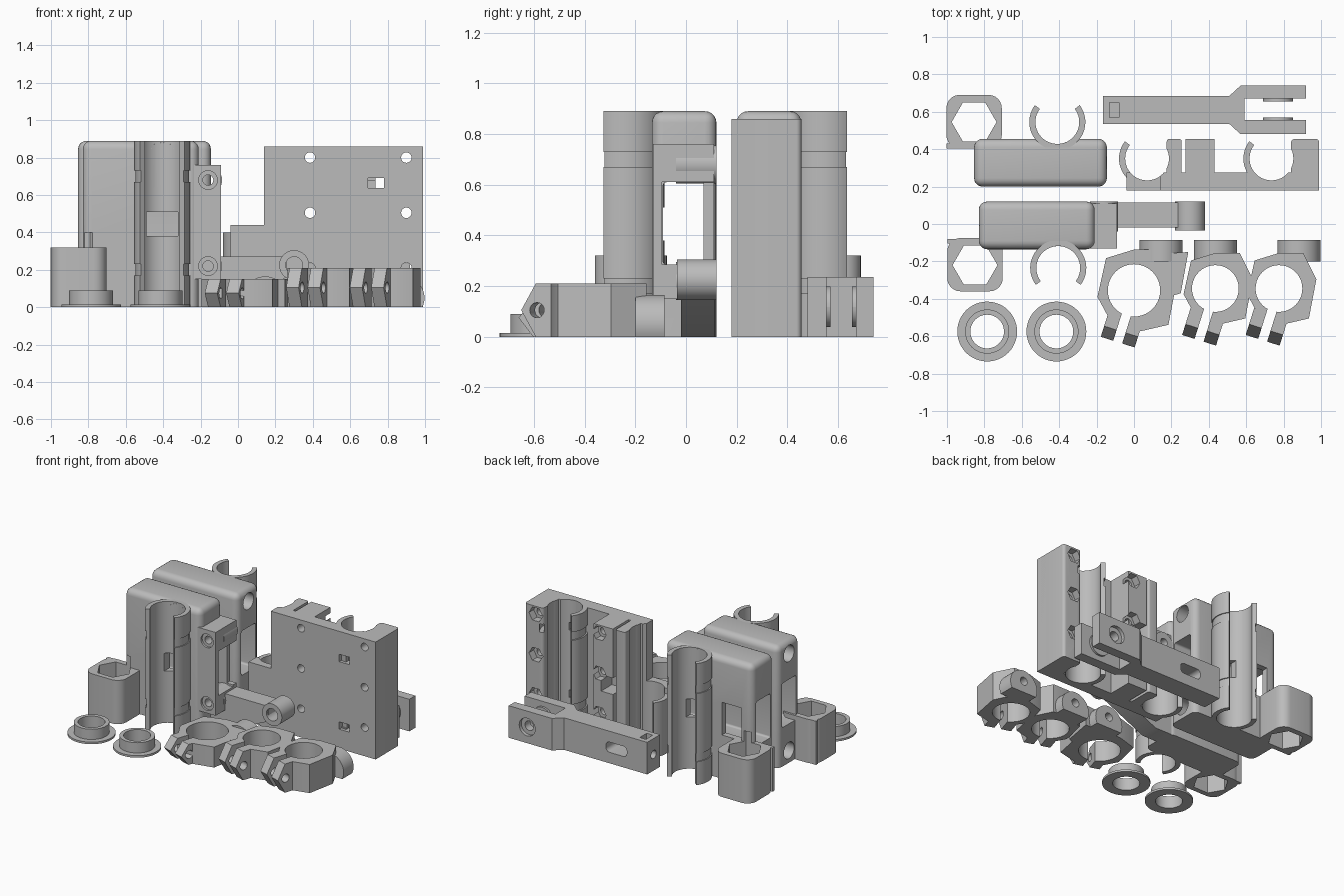
import bpy
import bmesh
from math import cos, sin, pi, radians
from mathutils import Matrix

cube = bpy.data.objects.get("Cube")
if cube:
    bpy.data.objects.remove(cube)

grey = bpy.data.materials.new("plain_grey")
grey.use_nodes = True
grey.diffuse_color = (0.5, 0.5, 0.5, 1)
grey.node_tree.nodes["Principled BSDF"].inputs["Base Color"].default_value = (0.5, 0.5, 0.5, 1)
parts = []


def arc(cx, cy, r, a0=0, a1=360, n=40):
    full = a1 - a0 == 360
    steps = n if full else n - 1
    angles = [radians(a0 + (a1 - a0) * i / steps) for i in range(n)]
    return [(cx + r * cos(a), cy + r * sin(a)) for a in angles]


def rect(a0, a1, b0, b1, r=0):
    if not r:
        return [(a0, b0), (a1, b0), (a1, b1), (a0, b1)]
    corners = [(a1 - r, b1 - r), (a0 + r, b1 - r), (a0 + r, b0 + r), (a1 - r, b0 + r)]
    return [p for i, c in enumerate(corners) for p in arc(*c, r, 90 * i, 90 * i + 90, 7)]


def crescent(cx, cy, inner, outer, a0, a1):
    return arc(cx, cy, outer, a0, a1) + arc(cx, cy, inner, a0, a1)[::-1]


def prism(name, points, lo, hi, axis="z", bevel=0):
    """Extrude a 2D outline from lo to hi along an axis."""
    place = {"x": lambda a, b, t: (t, a, b), "y": lambda a, b, t: (a, t, b),
             "z": lambda a, b, t: (a, b, t)}[axis]
    bm = bmesh.new()
    face = bm.faces.new([bm.verts.new(place(a, b, lo)) for a, b in points])
    grown = bmesh.ops.extrude_face_region(bm, geom=[face])["geom"]
    move = place(0, 0, hi - lo)
    bmesh.ops.translate(bm, vec=move, verts=[v for v in grown if isinstance(v, bmesh.types.BMVert)])
    if bevel:
        edges = [e for e in bm.edges if max(v.co.z for v in e.verts) > 0.01]
        bmesh.ops.bevel(bm, geom=edges, offset=bevel, segments=5, profile=0.5, affect="EDGES")
    bmesh.ops.recalc_face_normals(bm, faces=bm.faces)
    mesh = bpy.data.meshes.new(name)
    bm.to_mesh(mesh)
    bm.free()
    mesh.materials.append(grey)
    ob = bpy.data.objects.new(name, mesh)
    bpy.context.collection.objects.link(ob)
    parts.append(ob)
    return ob


def cut(ob, *args):
    """Subtract a prism described by (outline, lo, hi, axis)."""
    tool = prism("cutter", *args)
    parts.remove(tool)
    mod = ob.modifiers.new("cut", "BOOLEAN")
    mod.operation, mod.solver, mod.object = "DIFFERENCE", "EXACT", tool
    bpy.context.view_layer.objects.active = ob
    bpy.ops.object.modifier_apply(modifier="cut")
    bpy.data.objects.remove(tool)
    return ob


# Two end blocks, each with a bearing holder and a nut pillar
def end_block(side, x0, x1, y0, y1, hx, hy, nx, ny, open_side):
    s = -1 if side == "front" else 1
    mid = (y0 + y1) / 2
    body = prism(side + "_end_body", rect(x0, x1, y0, y1), 0, 0.89, "z", 0.045)
    cut(body, arc(hx, hy, 0.117), -0.1, 1, "z")
    cut(body, rect(mid - 0.083, mid + 0.083, 0.285, 0.61, 0.015), -1.2, 0, "x")
    for z in (0.8, 0.09):
        span = (-1.2, x1 - 0.07) if open_side < 0 else (x0 + 0.07, 0.1)
        cut(body, arc(mid, z, 0.06, 0, 360, 24), *span, "x")
    outer = y0 if s < 0 else y1
    wall = sorted((outer + s * 0.1, outer - s * 0.1))
    cut(body, rect(hx - 0.085, hx + 0.085, 0.38, 0.51), *wall, "y")
    if s > 0:
        cut(body, rect(-0.77, -0.61, 0.32, 0.56), *wall, "y")
    cut(body, arc(nx, ny, 0.12, 0, 360, 6), -0.1, 0.4, "z")

    # Bearing holder with tie grooves
    turn = 0 if s < 0 else 180
    holder = prism(side + "_bearing_holder",
                   crescent(hx, hy, 0.117, 0.15, turn - 37, turn + 217), 0, 0.89)
    for z in (0.17, 0.67):
        cut(holder, crescent(hx, hy, 0.143, 0.2, turn - 60, turn + 240), z, z + 0.06, "z")
    cut(holder, rect(hx - 0.085, hx + 0.085, 0.38, 0.51), *wall, "y")

    # Nut pillar with hexagonal bore
    pillar = prism(side + "_nut_pillar", rect(nx - 0.148, nx + 0.148, ny - 0.14, ny + 0.145, 0.07), 0, 0.32)
    cut(pillar, arc(nx, ny, 0.12, 0, 360, 6), -0.1, 0.5, "z")
    web = sorted((ny - s * 0.14, ny - s * 0.115))
    prism(side + "_pillar_web", rect(nx - 0.148, nx + 0.1, *web), 0, 0.32)


end_block("front", -0.83, -0.21, -0.135, 0.12, -0.405, -0.235, -0.85, -0.22, -1)
end_block("rear", -0.855, -0.145, 0.2, 0.455, -0.41, 0.545, -0.855, 0.545, 1)

# Hinge frame on the front block
frame = prism("hinge_frame", rect(-0.25, -0.09, -0.13, 0.11), 0.15, 0.76)
cut(frame, rect(-0.095, 0.07, 0.285, 0.61), -0.4, 0, "x")
cut(frame, rect(-0.05, 0.2, 0.3, 0.61), -0.14, 0, "x")
for z in (0.22, 0.68):
    cut(frame, arc(-0.16, z, 0.05, 0, 360, 24), -0.2, -0.115, "y")
    cut(frame, arc(-0.16, z, 0.028, 0, 360, 24), -0.2, 0.2, "y")
    boss = prism("hinge_boss", arc(-0.16, z, 0.075), -0.04, 0.12, "y")
    cut(boss, arc(-0.16, z, 0.028, 0, 360, 24), -0.2, 0.2, "y")

# Tensioner arm with sloping underside
prism("tensioner_arm", [(-0.23, 0), (-0.09, 0), (0.26, 0.16), (0.26, 0.27), (-0.23, 0.27)],
      -0.02, 0.115, "y")
eye = prism("tensioner_eye", arc(0.3, 0.225, 0.08), -0.035, 0.12, "y")
cut(eye, arc(0.3, 0.225, 0.045), -0.1, 0.2, "y")

# Carriage plate and its back ribs
plate = prism("carriage_plate", [(-0.04, 0), (0.99, 0), (0.99, 0.86), (0.14, 0.86),
                                 (0.14, 0.44), (-0.04, 0.44)], 0.18, 0.275, "y")
tall = prism("carriage_edge_rib", rect(0.84, 0.99, 0.2, 0.455, 0.02), 0, 0.86)
rib = prism("carriage_centre_rib", rect(0.275, 0.43, 0.26, 0.455), 0, 0.86)
thin = prism("carriage_thin_rib", rect(0.175, 0.255, 0.26, 0.455, 0.015), 0, 0.86)
left_hook = prism("carriage_short_hook", crescent(0.07, 0.35, 0.117, 0.15, 142, 270), 0, 0.4)
right_hook = prism("carriage_tall_hook", crescent(0.735, 0.35, 0.117, 0.15, 142, 270), 0, 0.86)
for ob in (plate, tall, thin):
    cut(ob, arc(0.07, 0.35, 0.117), -0.1, 1, "z")
    cut(ob, arc(0.735, 0.35, 0.117), -0.1, 1, "z")
for z in (0.15, 0.68):
    for ob in (right_hook, tall):
        cut(ob, crescent(0.735, 0.35, 0.14, 0.17, 0, 360), z, z + 0.06, "z")
for x in (0.385, 0.9):
    for z in (0.21, 0.505, 0.8):
        for ob in (plate, rib, tall):
            cut(ob, arc(x, z, 0.028, 0, 360, 20), 0.1, 0.6, "y")
            if ob != plate:
                cut(ob, arc(x, z, 0.055, 0, 360, 6), 0.4, 0.6, "y")
for z in (0.17, 0.665):
    cut(plate, rect(0.695, 0.78, z - 0.027, z + 0.027), 0.1, 0.4, "y")
cut(rib, rect(0.24, 0.37, 0.38, 0.5), 0.33, 0.6, "y")

# Forked idler arm
fork = prism("idler_fork", [(-0.165, 0.535), (0.51, 0.535), (0.57, 0.48), (0.92, 0.48), (0.92, 0.555),
                            (0.59, 0.555), (0.59, 0.67), (0.92, 0.67), (0.92, 0.74), (0.57, 0.74),
                            (0.51, 0.685), (-0.165, 0.685)], 0, 0.235)
cut(fork, rect(-0.13, -0.08, 0.57, 0.65), 0.06, 0.4, "z")
cut(fork, arc(0.61, 0.118, 0.03, 0, 360, 20), -0.3, -0.1, "x")
cut(fork, rect(0.0, 0.17, 0.08, 0.155, 0.03), 0.4, 0.8, "y")
cut(fork, arc(0.77, 0.118, 0.035, 0, 360, 20), 0.4, 0.8, "y")
cut(fork, arc(0.77, 0.118, 0.065, 0, 360, 20), 0.715, 0.8, "y")
for y in (0.555, 0.655):
    washer = prism("fork_washer", crescent(0.77, 0.118, 0.035, 0.08, 0, 359.9), y, y + 0.015, "y")

# Flanged rings
for x in (-0.785, -0.415):
    flange = prism("ring_flange", arc(x, -0.575, 0.16, 0, 360, 48), 0, 0.015)
    collar = prism("ring_collar", arc(x, -0.575, 0.118, 0, 360, 48), 0, 0.09)
    for ob in (flange, collar):
        cut(ob, arc(x, -0.575, 0.09, 0, 360, 48), -0.1, 0.3, "z")

# Split rod clamps with hex-ended ears and rear lugs
outline = [(-0.17, -0.03), (-0.13, 0.15), (0, 0.19), (0.13, 0.19), (0.2, 0.05),
           (0.16, -0.16), (0.03, -0.19), (-0.1, -0.16)]
lean = -0.305
slot = [(u * cos(lean) + v * sin(lean), u * sin(lean) - v * cos(lean))
        for u, v in rect(-0.025, 0.025, 0, 0.5)]
for cx, cy, size, bore, h, lug_x in ((0, -0.355, 1.15, 0.14, 0.15, 0.145),
                                     (0.435, -0.345, 1, 0.125, 0.21, 0.435),
                                     (0.775, -0.345, 1, 0.125, 0.21, 0.882)):
    clamp = prism("clamp_body", [(cx + size * a, cy + size * b) for a, b in outline], 0, h)
    cut(clamp, arc(cx, cy, bore), -0.1, 0.4, "z")
    cut(clamp, [(cx + a, cy + b) for a, b in slot], -0.1, 0.4, "z")
    for u in (-0.095, 0.025):
        ear = prism("clamp_ear", [(-0.14, 0), (-0.23, 0), (-0.29, h / 2), (-0.23, h), (-0.14, h)],
                    u, u + 0.07, "x")
        cut(ear, arc(-0.225, h / 2, 0.03, 0, 360, 20), -0.3, 0.3, "x")
        ear.data.transform(Matrix.Translation((cx, cy, 0)) @ Matrix.Rotation(lean, 4, "Z"))
    lug = prism("clamp_lug", arc(lug_x, 0.05, 0.115), -0.2, -0.085, "y")
    cut(lug, rect(-1, 2, -1, 0), -0.5, 0.5, "y")
    cut(lug, arc(lug_x, 0.085, 0.03, 0, 360, 20), -0.5, 0.5, "y")
prism("clamp_link", [(0.13, -0.16), (0.29, -0.15), (0.25, -0.37), (0.15, -0.4)], 0, 0.15)

# Smooth the curved surfaces, keep edges crisp
for ob in bpy.context.view_layer.objects:
    ob.select_set(ob in parts)
bpy.context.view_layer.objects.active = parts[0]
bpy.ops.object.shade_smooth_by_angle(angle=radians(30))
